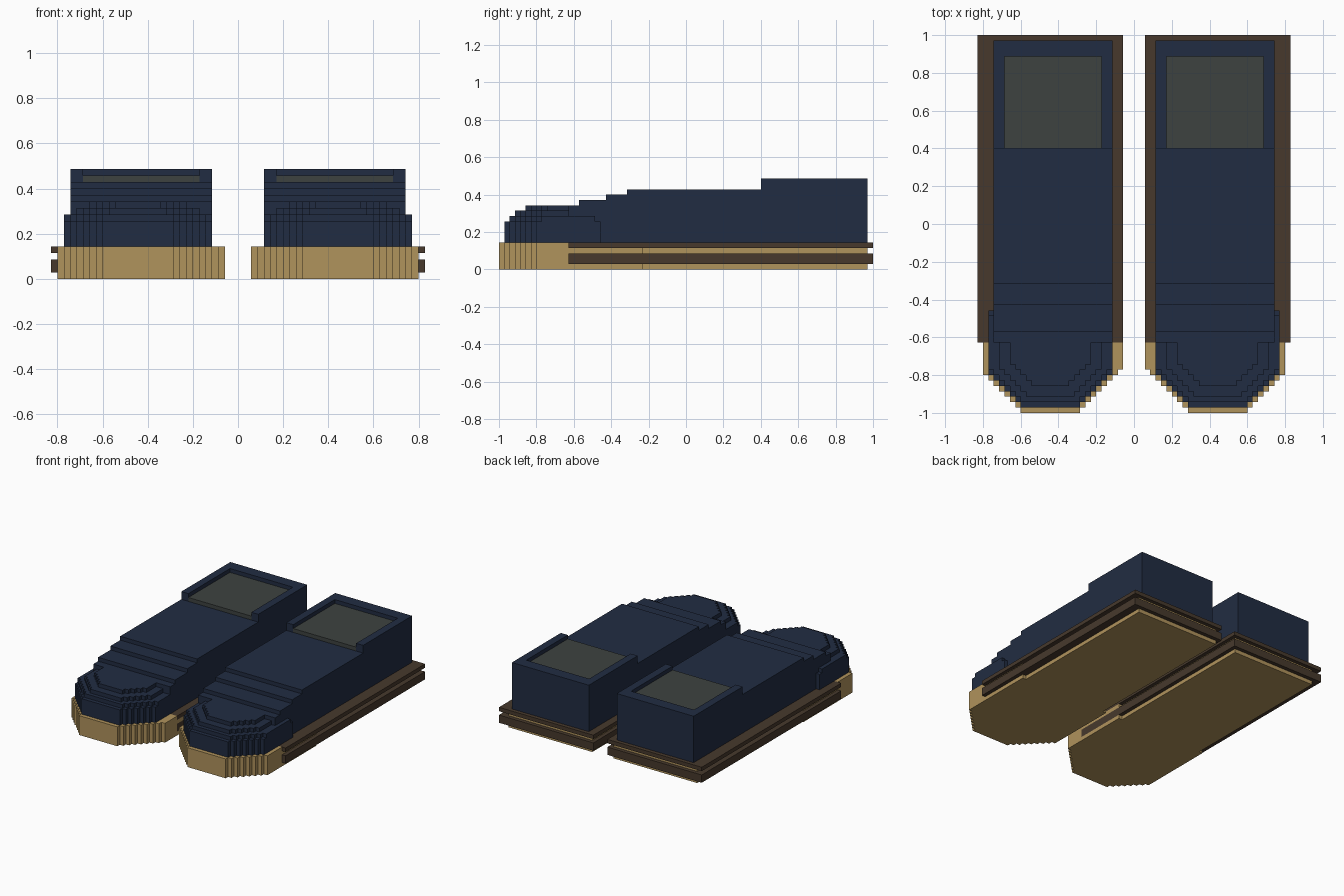
import bpy, bmesh
from mathutils import Vector

if "Cube" in bpy.data.objects:
    bpy.data.objects.remove(bpy.data.objects["Cube"])

U = 1 / 35  # stepping unit of the blocky model


def material(name, hex_code):
    rgb = [int(hex_code[i:i + 2], 16) / 255 for i in (0, 2, 4)]
    lin = [c / 12.92 if c <= 0.04045 else ((c + 0.055) / 1.055) ** 2.4 for c in rgb]
    m = bpy.data.materials.new(name)
    m.diffuse_color = (*lin, 1)
    m.use_nodes = True
    m.node_tree.nodes["Principled BSDF"].inputs["Base Color"].default_value = m.diffuse_color
    return m


TAN = material("tan sole", "B0935C")
BROWN = material("dark brown welt", "47392C")
NAVY = material("navy upper", "212C42")
GREY = material("grey lining", "3D4240")


def prism(bm, pts, offset):
    """Extrude a closed outline of 3D points along an offset vector."""
    face = bm.faces.new([bm.verts.new(Vector(p) * U) for p in pts])
    res = bmesh.ops.extrude_face_region(bm, geom=[face])
    verts = [g for g in res["geom"] if isinstance(g, bmesh.types.BMVert)]
    bmesh.ops.translate(bm, verts=verts, vec=Vector(offset) * U)


def box(bm, x0, x1, y0, y1, z0, z1):
    prism(bm, [(x0, y0, z0), (x1, y0, z0), (x1, y1, z0), (x0, y1, z0)], (0, 0, z1 - z0))


def toe(bm, x0, x1, y0, y1, z0, z1, inner, outer):
    """Slab whose front corners are cut away in 45 degree stairs."""
    pts = [(x0, y1, z0)]
    for i in range(inner, 0, -1):
        x = x0 + inner - i
        pts += [(x, y0 + i, z0), (x + 1, y0 + i, z0)]
    pts.append((x0 + inner, y0, z0))
    pts.append((x1 - outer, y0, z0))
    for i in range(1, outer + 1):
        x = x1 - outer + i
        pts += [(x - 1, y0 + i, z0), (x, y0 + i, z0)]
    pts.append((x1, y1, z0))
    prism(bm, pts, (0, 0, z1 - z0))


def finish(bm, name, mat):
    """Make the object, mirrored to give both shoes."""
    bmesh.ops.recalc_face_normals(bm, faces=bm.faces[:])
    me = bpy.data.meshes.new(name)
    bm.to_mesh(me)
    bm.free()
    me.materials.append(mat)
    ob = bpy.data.objects.new(name, me)
    bpy.context.collection.objects.link(ob)
    mod = ob.modifiers.new("other shoe", "MIRROR")
    mod.use_axis = (True, False, False)
    mod.use_mirror_merge = False


# Sole: full-height toe, then two thin tan layers between the welts
bm = bmesh.new()
toe(bm, 2, 28, -35, -22, 0, 5, 8, 7)
for z0, z1 in ((0, 1), (3, 4)):
    box(bm, 2, 28, -22, -8, z0, z1)
    box(bm, 3, 27, -8, 34, z0, z1)
finish(bm, "sole", TAN)

# Welts running round the sides and heel
bm = bmesh.new()
for z0, z1 in ((1, 3), (4, 5)):
    box(bm, 2, 29, -22, 35, z0, z1)
finish(bm, "welts", BROWN)

# Toe cap in rising layers
bm = bmesh.new()
toe(bm, 4, 27, -34, -16, 5, 9, 6, 6)
toe(bm, 4, 27, -33, -17, 9, 10, 6, 6)
toe(bm, 6, 25, -32, -22, 10, 11, 5, 5)
toe(bm, 8, 23, -30, -22, 11, 12, 4, 4)
finish(bm, "toe_cap", NAVY)

# Upper: stepped side profile pulled across the width
bm = bmesh.new()
profile = [(-22, 5), (-22, 12), (-20, 12), (-20, 13), (-15, 13), (-15, 14),
           (-11, 14), (-11, 15), (34, 15), (34, 5)]
prism(bm, [(4, y, z) for y, z in profile], (22, 0, 0))
finish(bm, "upper", NAVY)

# Collar: U-shaped rim, open to the front
bm = bmesh.new()
rim = [(4, 14), (6, 14), (6, 31), (24, 31), (24, 14), (26, 14), (26, 34), (4, 34)]
prism(bm, [(x, y, 15) for x, y in rim], (0, 0, 2))
finish(bm, "collar", NAVY)

# Lining inside the collar
bm = bmesh.new()
box(bm, 6, 24, 14, 31, 15, 16)
finish(bm, "lining", GREY)
